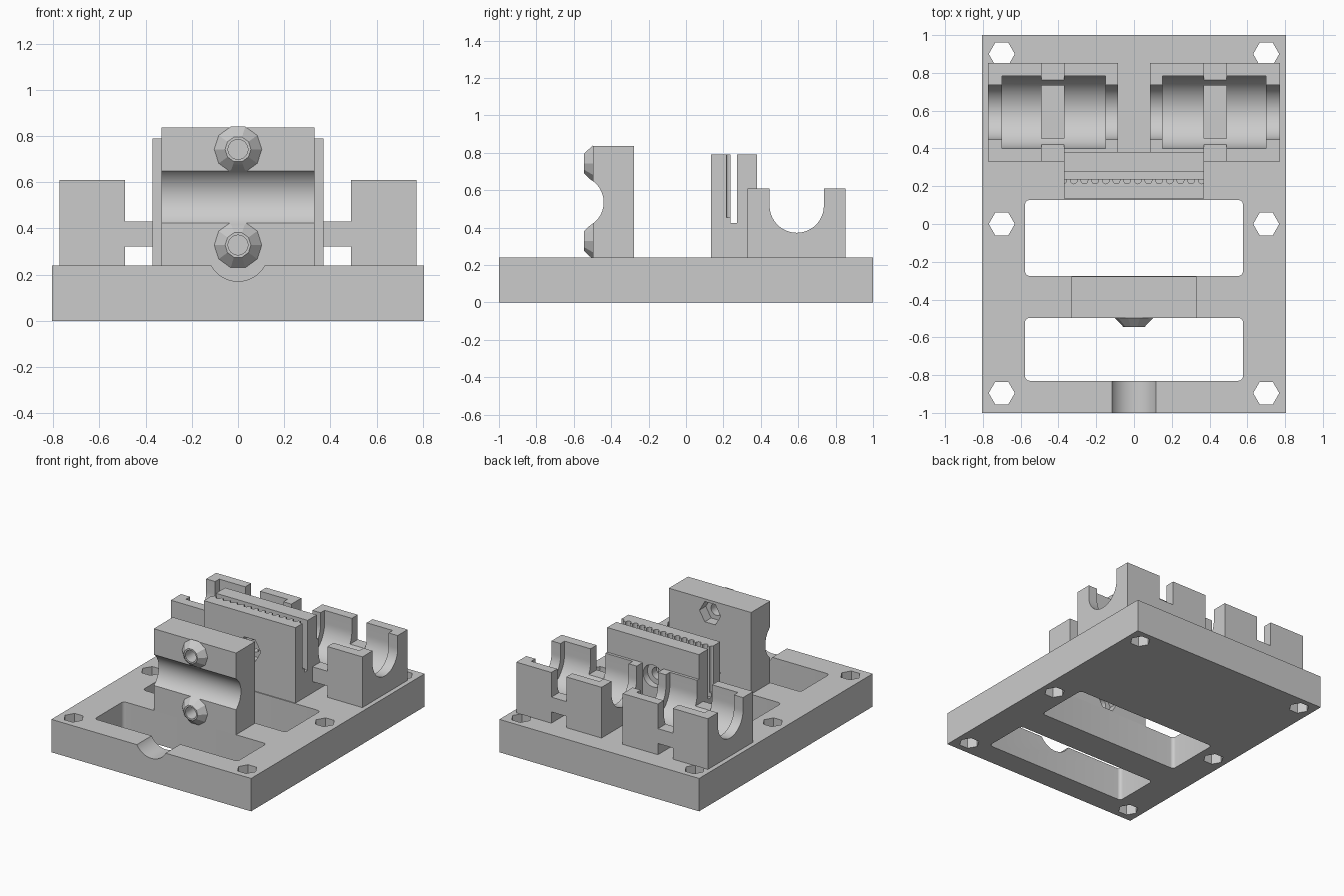
import bpy, bmesh
from math import cos, sin, pi

if "Cube" in bpy.data.objects:
    bpy.data.objects.remove(bpy.data.objects["Cube"], do_unlink=True)

GREY = (0.6, 0.6, 0.6, 1)
grey = bpy.data.materials.new("plain grey")
grey.use_nodes = True
grey.diffuse_color = GREY
grey.node_tree.nodes["Principled BSDF"].inputs["Base Color"].default_value = GREY

PLATE_TOP = 0.24
BOLT_Z = (0.328, 0.742)
ROD_Z = 0.535


# Profile helpers
def arc(u, v, r, n, start=0.0, end=2 * pi):
    closed = end - start > 6.28
    steps = n if closed else n - 1
    return [(u + r * cos(start + (end - start) * i / steps),
             v + r * sin(start + (end - start) * i / steps)) for i in range(n)]


def rect(u0, u1, v0, v1):
    return [(u0, v0), (u1, v0), (u1, v1), (u0, v1)]


def rounded_rect(u0, u1, v0, v1, r):
    corners = [(u1 - r, v1 - r), (u0 + r, v1 - r), (u0 + r, v0 + r), (u1 - r, v0 + r)]
    return [p for k, (u, v) in enumerate(corners)
            for p in arc(u, v, r, 7, k * pi / 2, (k + 1) * pi / 2)]


def u_profile(u, v, r, top):
    return arc(u, v, r, 33, pi, 2 * pi) + [(u + r, top), (u - r, top)]


# Extrude a profile along an axis, from lo to hi; the end profile may differ
def prism(name, axis, profile, lo, hi, end_profile=None):
    def place(p, t):
        return {"x": (t, p[0], p[1]), "y": (p[0], t, p[1]), "z": (p[0], p[1], t)}[axis]
    bm = bmesh.new()
    a = [bm.verts.new(place(p, lo)) for p in profile]
    b = [bm.verts.new(place(p, hi)) for p in (end_profile or profile)]
    bm.faces.new(a)
    bm.faces.new(b)
    for i in range(len(a)):
        j = (i + 1) % len(a)
        bm.faces.new((a[i], a[j], b[j], b[i]))
    bmesh.ops.recalc_face_normals(bm, faces=bm.faces)
    mesh = bpy.data.meshes.new(name)
    bm.to_mesh(mesh)
    bm.free()
    mesh.materials.append(grey)
    obj = bpy.data.objects.new(name, mesh)
    bpy.context.collection.objects.link(obj)
    return obj


def cut(target, *spec):
    cutter = prism("cutter", *spec)
    cutter.hide_render = True
    mod = target.modifiers.new("cut", "BOOLEAN")
    mod.operation = "DIFFERENCE"
    mod.solver = "EXACT"
    mod.object = cutter
    bpy.context.view_layer.objects.active = target
    bpy.ops.object.modifier_apply(modifier=mod.name)
    bpy.data.objects.remove(cutter, do_unlink=True)


parts = []

# Base plate with two windows, six hex holes and a front notch
plate = prism("base_plate", "z", rect(-0.806, 0.806, -1, 1), 0, PLATE_TOP)
for y0, y1 in ((-0.275, 0.127), (-0.83, -0.497)):
    cut(plate, "z", rounded_rect(-0.577, 0.577, y0, y1, 0.025), -0.1, 0.4)
for x in (-0.7, 0.7):
    for y in (-0.895, 0, 0.9):
        cut(plate, "z", arc(x, y, 0.069, 6), -0.1, 0.4)
cut(plate, "y", arc(0, 0.303, 0.132, 48), -1.1, -0.7)
parts.append(plate)

# Front block with rod groove, bolt holes and nut pockets
rod = arc(-0.58, ROD_Z, 0.14, 64)
block = prism("rod_block", "y", rect(-0.332, 0.332, PLATE_TOP, 0.836), -0.497, -0.277)
cut(block, "x", rod, -0.5, 0.5)
for z in BOLT_Z:
    cut(block, "y", arc(0, z, 0.043, 24), -0.7, -0.2)
    cut(block, "y", arc(0, z, 0.085, 6), -0.35, -0.2)
parts.append(block)

# Tapered bosses round the bolt holes
for label, z in zip(("lower_boss", "upper_boss"), BOLT_Z):
    boss = prism(label, "y", arc(0, z, 0.056, 10), -0.545, -0.497, arc(0, z, 0.103, 10))
    cut(boss, "y", arc(0, z, 0.043, 24), -0.7, -0.2)
    cut(boss, "x", rod, -0.5, 0.5)
    parts.append(boss)

# Belt clamp with slot, tooth grooves and a cross bolt
clamp = prism("belt_clamp", "x", rect(0.134, 0.38, PLATE_TOP, 0.79), -0.37, 0.37)
cut(clamp, "x", rect(0.237, 0.274, 0.425, 0.9), -0.5, 0.5)
for i in range(-7, 7):
    x = 0.02 + i * 0.0565
    tooth = arc(x, 0.231, 0.018, 9, pi, 2 * pi) + [(x + 0.018, 0.25), (x - 0.018, 0.25)]
    cut(clamp, "z", tooth, 0.455, 0.9)
cut(clamp, "y", arc(0, ROD_Z, 0.043, 24), 0, 0.5)
cut(clamp, "y", arc(0, ROD_Z, 0.09, 6), 0, 0.195)
cut(clamp, "y", arc(0, ROD_Z, 0.08, 32), 0.33, 0.5)
parts.append(clamp)

# Bearing cradles: end shoulders, wider bay, and a tie slot across the middle
BAY_Y, BAY_Z = 0.592, 0.517
for side, s in (("left", 1), ("right", -1)):
    def span(a, b):
        return sorted((s * a, s * b))
    cradle = prism(side + "_bearing_cradle", "x", rect(0.33, 0.852, PLATE_TOP, 0.61),
                   *span(0.085, 0.773))
    cut(cradle, "x", u_profile(BAY_Y, BAY_Z, 0.145, 0.8), *span(0.0, 0.9))
    cut(cradle, "x", u_profile(BAY_Y, BAY_Z, 0.192, 0.8), *span(0.15, 0.7))
    slot = span(0.37, 0.49)
    for z0, z1 in ((0.1, 0.322), (0.43, 0.8)):
        cut(cradle, "y", rect(slot[0], slot[1], z0, z1), 0.2, 1.0)
    cut(cradle, "y", rect(slot[0], slot[1], 0.1, 0.386), BAY_Y - 0.14, BAY_Y + 0.14)
    parts.append(cradle)

# Smooth the curves and keep the edges sharp
bpy.ops.object.select_all(action="DESELECT")
for obj in parts:
    obj.select_set(True)
bpy.context.view_layer.objects.active = plate
bpy.ops.object.shade_smooth_by_angle(angle=pi / 7)
